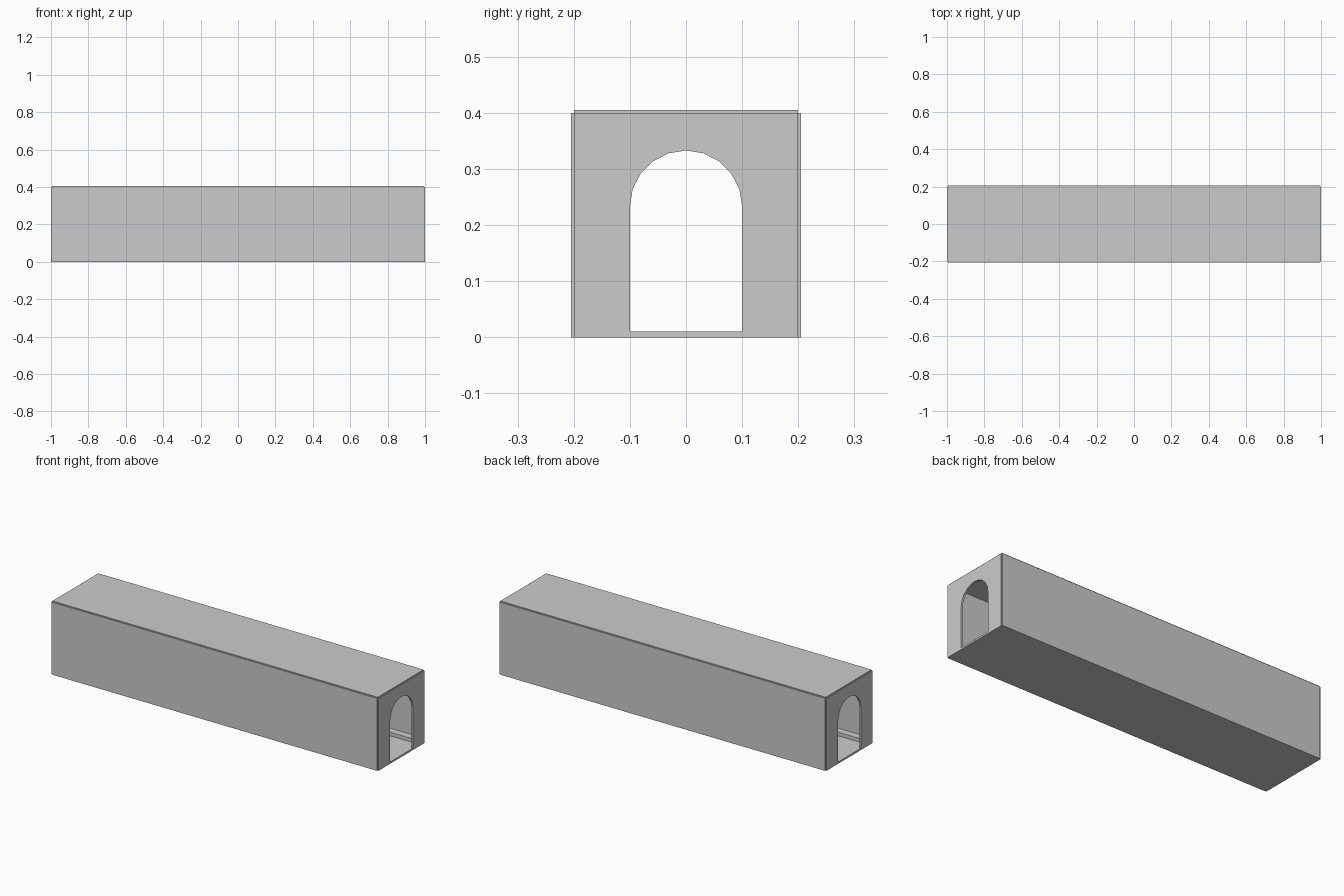
import bpy, bmesh, math

if "Cube" in bpy.data.objects:
    bpy.data.objects.remove(bpy.data.objects["Cube"])

L, W, H, T = 1.0, 0.2, 0.4, 0.01   # half length, half width, height, panel thickness


def box(name, x, y, z):
    """Box from (min, max) ranges on each axis."""
    bm = bmesh.new()
    bmesh.ops.create_cube(bm, size=1)
    for v in bm.verts:
        v.co = [r[0] + (c + 0.5) * (r[1] - r[0]) for c, r in zip(v.co, (x, y, z))]
    me = bpy.data.meshes.new(name)
    bm.to_mesh(me)
    bm.free()
    ob = bpy.data.objects.new(name, me)
    bpy.context.collection.objects.link(ob)
    return ob


def end_panel(name, x0):
    """Flat panel with a round-topped opening, extruded along x."""
    radius, spring, sill, n = 0.1, 0.233, 0.01, 10
    arch = [(radius * math.cos(math.pi * i / n), spring + radius * math.sin(math.pi * i / n))
            for i in range(n + 1)]
    inner = [(0, sill), (radius, sill)] + arch + [(-radius, sill)]
    outer = [(0, 0), (W, 0)]
    for y, z in arch:   # matching outer points around the rectangle
        a = math.atan2(z - spring, y)
        if a < math.pi / 5 - 0.01:
            outer.append((W, z))
        elif a > math.pi * 0.8 + 0.01:
            outer.append((-W, z))
        else:
            outer.append((-W + 2 * W * (1 - (a / math.pi - 0.2) / 0.6), H))
    outer.append((-W, 0))
    bm = bmesh.new()
    rings = [[bm.verts.new((x, y, z)) for y, z in loop]
             for x in (x0, x0 + T) for loop in (outer, inner)]
    count = len(inner)
    for a, b in ((0, 1), (1, 3), (3, 2), (2, 0)):
        for i in range(count):
            j = (i + 1) % count
            bm.faces.new((rings[a][i], rings[a][j], rings[b][j], rings[b][i]))
    bmesh.ops.recalc_face_normals(bm, faces=bm.faces)
    bmesh.ops.dissolve_limit(bm, angle_limit=0.01, verts=bm.verts, edges=bm.edges)
    me = bpy.data.meshes.new(name)
    bm.to_mesh(me)
    bm.free()
    ob = bpy.data.objects.new(name, me)
    bpy.context.collection.objects.link(ob)


# Floor and roof
span = (-L + T / 2, L - T / 2)
box("floor", span, (-W, W), (0, T))
box("roof", span, (-W, W), (H - T / 2, H + T / 2))

# Side walls with a low kerb along the inside of each
for side, s in (("front", -1), ("back", 1)):
    box(side + "_wall", span, sorted((s * (W - T / 2), s * (W + T / 2))), (0, H))
    box(side + "_kerb", (-L + T, L - T), sorted((s * 0.155, s * 0.195)), (T, 0.03))

# Arched end panels
end_panel("left_arch_panel", -L)
end_panel("right_arch_panel", L - T)
